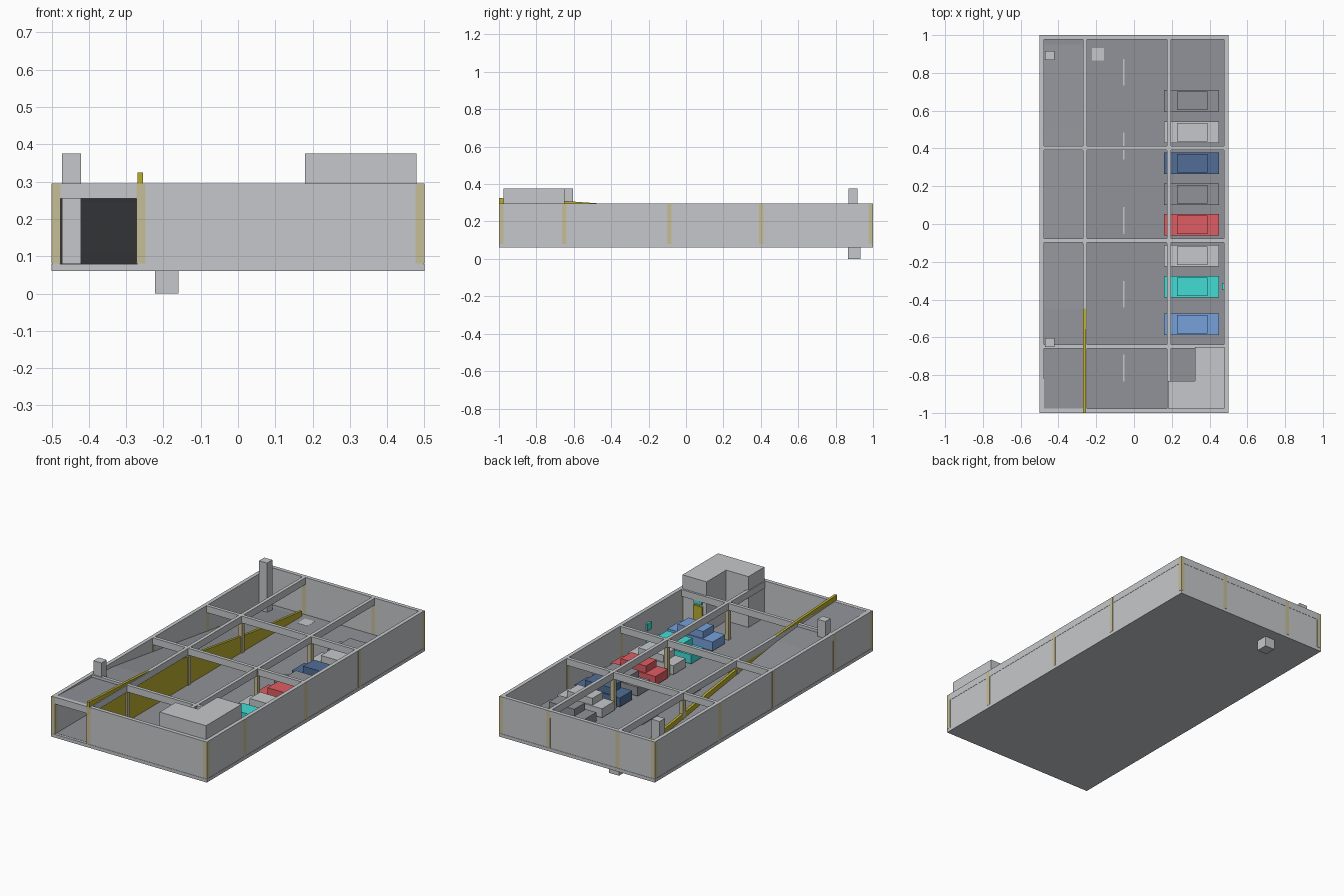
import bpy

if "Cube" in bpy.data.objects:
    bpy.data.objects.remove(bpy.data.objects["Cube"])


def mat(name, r, g, b):
    m = bpy.data.materials.new(name)
    m.diffuse_color = (r, g, b, 1)
    m.use_nodes = True
    m.node_tree.nodes["Principled BSDF"].inputs["Base Color"].default_value = m.diffuse_color
    return m


GREY = mat("concrete", 0.56, 0.575, 0.595)
FLOOR = mat("floor grey", 0.285, 0.29, 0.315)
KHAKI = mat("column khaki", 0.57, 0.52, 0.31)
YELLOW = mat("barrier yellow", 0.49, 0.42, 0.03)
NAVY = mat("navy", 0.082, 0.155, 0.31)
RED = mat("red", 0.74, 0.11, 0.125)
TEAL = mat("teal", 0.055, 0.72, 0.66)
BLUE = mat("blue", 0.18, 0.355, 0.70)


def mesh_obj(name, verts, faces, material):
    me = bpy.data.meshes.new(name)
    me.from_pydata(verts, [], faces)
    me.materials.append(material)
    ob = bpy.data.objects.new(name, me)
    bpy.context.collection.objects.link(ob)
    return ob


def prism_x(name, profile, x0, x1, material):
    """Extrude a (y, z) outline, counter-clockwise seen from +x, along x."""
    n = len(profile)
    verts = [(x, y, z) for x in (x0, x1) for y, z in profile]
    faces = [tuple(range(n - 1, -1, -1)), tuple(range(n, 2 * n))]
    faces += [(i, (i + 1) % n, n + (i + 1) % n, n + i) for i in range(n)]
    return mesh_obj(name, verts, faces, material)


def box(name, x0, x1, y0, y1, z0, z1, material):
    return prism_x(name, [(y0, z0), (y1, z0), (y1, z1), (y0, z1)], x0, x1, material)


F, B, T = 0.08, 0.255, 0.295   # floor top, beam underside, beam top
E = 0.498                      # recessed wall face
W = 0.998

# Foundation slab, floor finish and sump
box("foundation_slab", -0.5, 0.5, -1, 1, 0.06, F - 0.001, GREY)
box("floor_finish", -0.485, 0.485, -0.985, 0.985, F - 0.001, F, FLOOR)
box("sump_pit", -0.223, -0.16, 0.865, 0.933, 0, F + 0.001, GREY)

# Outer walls, with the ramp entrance left open at the front
box("left_wall", -E, -0.477, -W, W, F - 0.001, B, GREY)
box("right_wall", 0.477, E, -W, W, F - 0.001, B, GREY)
box("back_wall", -0.477, 0.477, 0.977, W, F - 0.001, B, GREY)
box("front_wall", -0.27, 0.477, -W, -0.977, F - 0.001, B, GREY)

# Ring beam and inner beam grid
for s in (-1, 1):
    x0, x1 = sorted((s * 0.477, s * 0.4994))
    box("side_ring_beam", x0, x1, -0.9994, 0.9994, B, T, GREY)
    y0, y1 = sorted((s * 0.977, s * 0.9994))
    box("end_ring_beam", -0.477, 0.477, y0, y1, B, T, GREY)
for x in (-0.26, 0.185):
    box("long_beam", x - 0.01, x + 0.01, -0.977, 0.977, B, T, GREY)
for y in (-0.648, -0.088, 0.402):
    box("cross_beam", -0.477, 0.477, y - 0.01, y + 0.01, B, T - 0.0005, GREY)

# Columns on the grid
for x in (-0.488, -0.26, 0.185, 0.488):
    for y in (-0.988, -0.65, -0.09, 0.402, 0.988):
        if x == 0.185 and y < -0.9:
            continue
        box("column", x - 0.012, x + 0.012, y - 0.012, y + 0.012, F, T - 0.001, KHAKI)

# Ramp descending from the front, with a barrier wall beside it
path = [(-0.999, 0.295), (-0.64, 0.279), (-0.45, 0.2655), (0.5, 0.13), (0.95, F)]
ramp = [(-0.999, 0.275), (-0.64, 0.259), (-0.45, 0.2455), (0.5, 0.11), (0.77, F)]
prism_x("ramp", ramp + path[::-1], -0.477, -0.269, FLOOR)
rail = [(-1, B), (-0.975, B), (-0.975, F), (0.95, F)]
rail += [(y, z + 0.03) for y, z in path[::-1][:-1]] + [(-1, 0.325)]
prism_x("ramp_barrier", rail, -0.2695, -0.2545, YELLOW)

# Ventilation shafts
for y in (-0.628, 0.892):
    box("vent_shaft", -0.472, -0.421, y - 0.024, y + 0.024, F, 0.375, GREY)

# Stair core: L-shaped block rising above the beams
core = [(0.18, -0.976), (0.478, -0.976), (0.478, -0.65), (0.323, -0.65),
        (0.323, -0.83), (0.18, -0.83)]
verts = [(x, y, z) for z in (F, 0.375) for x, y in core]
faces = [(5, 4, 3, 2, 1, 0), (6, 7, 8, 9, 10, 11)]
faces += [(i, (i + 1) % 6, 6 + (i + 1) % 6, 6 + i) for i in range(6)]
mesh_obj("stair_core", verts, faces, GREY)
box("stair_door", 0.345, 0.405, -0.65, -0.641, F, 0.225, YELLOW)
box("exit_sign", 0.35, 0.40, -0.65, -0.641, 0.235, 0.253, TEAL)
box("wall_sign", 0.465, 0.478, -0.35, -0.313, 0.18, 0.22, TEAL)

# Lane dashes on the floor
for y in (0.803, 0.413, 0.018, -0.372, -0.763):
    box("lane_dash", -0.059, -0.051, y - 0.071, y + 0.071, F, F + 0.003, GREY)

# Parked cars: body with a cabin block on top
cars = [(0.652, FLOOR), (0.485, GREY), (0.322, NAVY), (0.158, FLOOR),
        (-0.005, RED), (-0.169, GREY), (-0.333, TEAL), (-0.53, BLUE)]
for y, m in cars:
    box("car_body", 0.16, 0.45, y - 0.057, y + 0.057, F + 0.005, 0.137, m)
    box("car_cabin", 0.227, 0.39, y - 0.049, y + 0.049, 0.137, 0.177, m)
